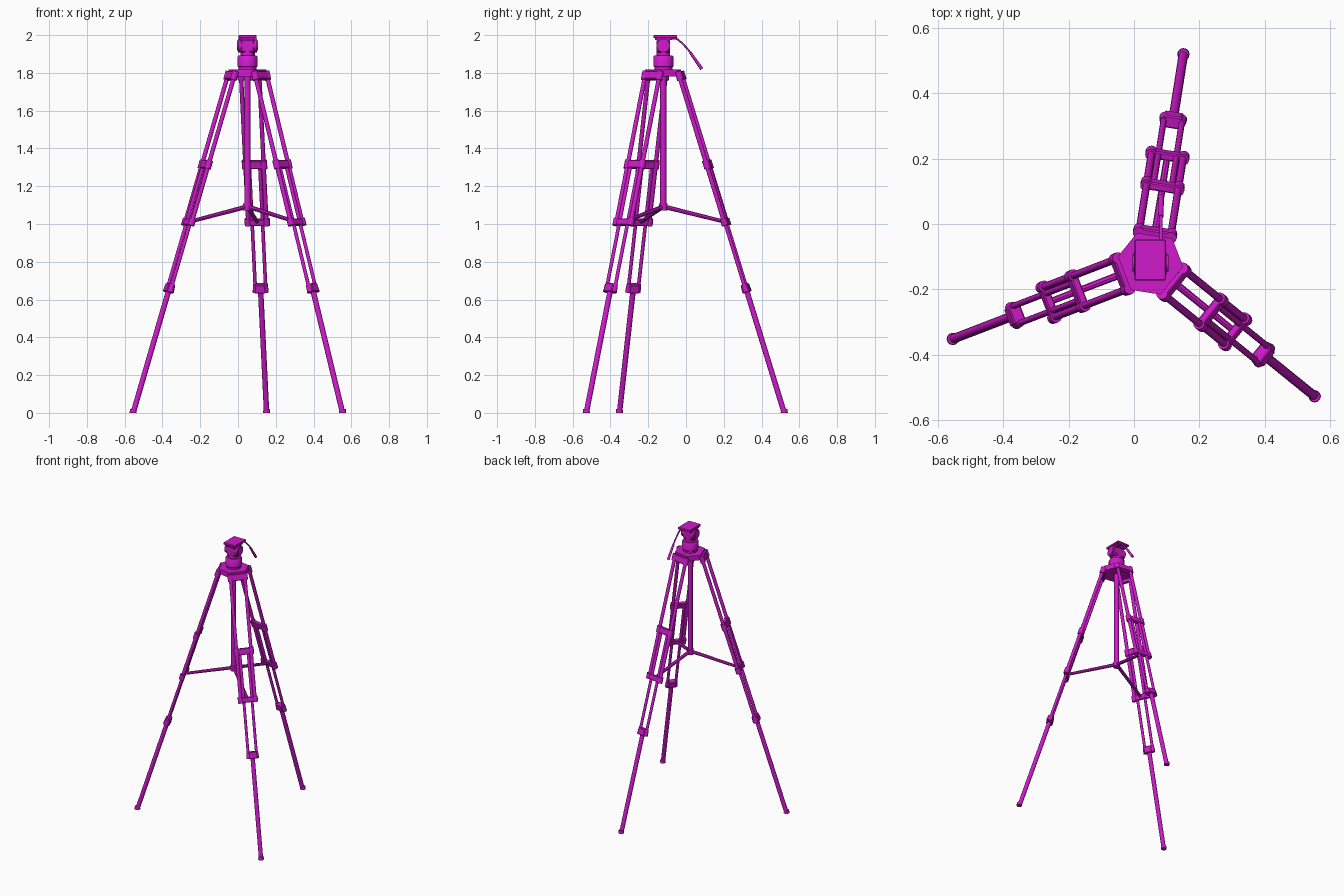
import bpy, bmesh, math
from mathutils import Vector, Matrix

if "Cube" in bpy.data.objects:
    bpy.data.objects.remove(bpy.data.objects["Cube"])

CX, CY = 0.05, -0.12
mat = bpy.data.materials.new("magenta")
mat.diffuse_color = (0.63, 0.01, 0.6, 1)
mat.use_nodes = True
mat.node_tree.nodes["Principled BSDF"].inputs["Base Color"].default_value = mat.diffuse_color


def finish(bm, name, smooth=False):
    bmesh.ops.recalc_face_normals(bm, faces=bm.faces)
    me = bpy.data.meshes.new(name)
    bm.to_mesh(me)
    bm.free()
    me.materials.append(mat)
    ob = bpy.data.objects.new(name, me)
    bpy.context.collection.objects.link(ob)
    if smooth:
        bpy.ops.object.select_all(action='DESELECT')
        ob.select_set(True)
        bpy.context.view_layer.objects.active = ob
        bpy.ops.object.shade_smooth_by_angle(angle=math.radians(40))
    return ob


def rod(name, a, b, r1, r2=None, sides=12):
    a, b = Vector(a), Vector(b)
    d = b - a
    m = Matrix.Translation((a + b) / 2) @ d.to_track_quat('Z', 'Y').to_matrix().to_4x4()
    bm = bmesh.new()
    bmesh.ops.create_cone(bm, cap_ends=True, segments=sides, radius1=r1,
                          radius2=r1 if r2 is None else r2, depth=d.length, matrix=m)
    return finish(bm, name, True)


def box(name, centre, size, rot=None, bevel=0.004, taper=1.0):
    bm = bmesh.new()
    bmesh.ops.create_cube(bm, size=1)
    for v in bm.verts:
        k = taper if v.co.z > 0 else 1
        v.co = Vector((v.co.x * size[0] * k, v.co.y * size[1] * k, v.co.z * size[2]))
    if bevel:
        bmesh.ops.bevel(bm, geom=bm.edges[:], offset=bevel, segments=1, affect='EDGES')
    bm.transform(Matrix.Translation(centre) @ (rot or Matrix()))
    return finish(bm, name)


def lathe(name, profile, sides=24):
    # profile of (radius, z) around the centre column
    bm = bmesh.new()
    vs = [bm.verts.new((CX + r, CY, z)) for r, z in profile]
    es = [bm.edges.new(p) for p in zip(vs, vs[1:])]
    bmesh.ops.spin(bm, geom=vs + es, cent=(CX, CY, 0), axis=(0, 0, 1),
                   angle=math.tau, steps=sides, use_duplicate=False)
    bmesh.ops.remove_doubles(bm, verts=bm.verts, dist=1e-5)
    return finish(bm, name, True)


def leg_r(z):
    return 0.648 - 0.311 * z


# three legs
plate = []
for i, deg in enumerate((81, 201, 321), 1):
    a = math.radians(deg)
    out = Vector((math.cos(a), math.sin(a), 0))
    tan = Vector((-math.sin(a), math.cos(a), 0))

    def at(z, t=0, dr=0):
        return Vector((CX, CY, z)) + out * (leg_r(z) + dr) + tan * t

    axis = (at(1) - at(0)).normalized()
    nor = axis.cross(tan)
    rot = Matrix((tan, nor, axis)).transposed()
    if rot.determinant() < 0:
        rot = Matrix((tan, -nor, axis)).transposed()
    rot = rot.to_4x4()
    for s in (-1, 1):
        plate.append(Vector((CX, CY, 0)) + out * 0.085 + tan * 0.055 * s)
        rod(f"leg_{i}_upper_tube", at(1.79, 0.049 * s), at(1.0, 0.049 * s), 0.0115)
        rod(f"leg_{i}_middle_tube", at(1.33, 0.028 * s), at(0.65, 0.028 * s), 0.0095)
        # rounded clamp ends
        for z, h in ((1.785, 0.046), (1.315, 0.046), (1.01, 0.038)):
            rod(f"leg_{i}_clamp_end", at(z, 0.05 * s) - axis * h / 2,
                at(z, 0.05 * s) + axis * h / 2, 0.018)
        rod(f"leg_{i}_lock_end", at(0.66, 0.026 * s) - axis * 0.022,
            at(0.66, 0.026 * s) + axis * 0.022, 0.017, 0.014)
    box(f"leg_{i}_hinge", at(1.785), (0.12, 0.03, 0.045), rot)
    box(f"leg_{i}_upper_clamp", at(1.315), (0.118, 0.025, 0.044), rot)
    box(f"leg_{i}_lower_clamp", at(1.01), (0.118, 0.025, 0.036), rot)
    box(f"leg_{i}_lock", at(0.66), (0.06, 0.044, 0.046), rot, taper=0.88)
    rod(f"leg_{i}_lower_tube", at(0.66), at(0.01), 0.0145)
    rod(f"leg_{i}_foot", at(0) * 1.0, at(0) + Vector((0, 0, 0.02)), 0.019, 0.017)
    # spreader arm
    rod(f"spreader_arm_{i}", Vector((CX, CY, 1.09)) + out * 0.01, at(1.012, 0, -0.005), 0.012, 0.010, 8)

# shoulder plate: triangle with cut corners
bm = bmesh.new()
f = bm.faces.new([bm.verts.new((p.x, p.y, 1.782)) for p in plate])
ext = bmesh.ops.extrude_face_region(bm, geom=[f])
bmesh.ops.translate(bm, vec=(0, 0, 0.036),
                    verts=[g for g in ext['geom'] if isinstance(g, bmesh.types.BMVert)])
finish(bm, "shoulder_plate")

# centre column, spreader hub and pan base
rod("centre_column", (CX, CY, 1.08), (CX, CY, 1.8), 0.0165, sides=16)
rod("spreader_hub", (CX, CY, 1.072), (CX, CY, 1.108), 0.023, sides=16)
lathe("pan_base", [(0, 1.81), (0.048, 1.81), (0.048, 1.83), (0.053, 1.835), (0.053, 1.886),
                   (0.048, 1.892), (0.036, 1.892), (0.036, 1.915), (0, 1.915)])

# tilt head
box("tilt_body", (CX, CY, 1.943), (0.08, 0.07, 0.076), bevel=0.01)
rod("tilt_drum", (CX - 0.05, CY, 1.945), (CX + 0.05, CY, 1.945), 0.036, sides=20)
for s in (-1, 1):
    rod("tilt_cap", (CX + 0.045 * s, CY, 1.945), (CX + 0.055 * s, CY, 1.945), 0.026, sides=20)
box("plate_support", (CX, CY, 1.98), (0.082, 0.09, 0.014), bevel=0.002)
box("camera_plate", (CX, -0.11, 1.992), (0.096, 0.125, 0.016), bevel=0.003)

# pan handle, bent down towards the back
HX = 0.083
box("handle_mount", (HX - 0.008, -0.062, 1.984), (0.024, 0.03, 0.016), bevel=0.003)
cu = bpy.data.curves.new("pan_handle", 'CURVE')
cu.dimensions = '3D'
cu.bevel_depth = 0.005
cu.bevel_resolution = 2
cu.use_fill_caps = True
sp = cu.splines.new('POLY')
pts = [(-0.065, 1.984), (-0.045, 1.978), (-0.02, 1.957), (0.01, 1.925), (0.04, 1.885)]
sp.points.add(len(pts) - 1)
for p, (y, z) in zip(sp.points, pts):
    p.co = (HX, y, z, 1)
cu.materials.append(mat)
bpy.context.collection.objects.link(bpy.data.objects.new("pan_handle", cu))
rod("handle_grip", (HX, 0.022, 1.909), (HX, 0.084, 1.82), 0.007, 0.009)
